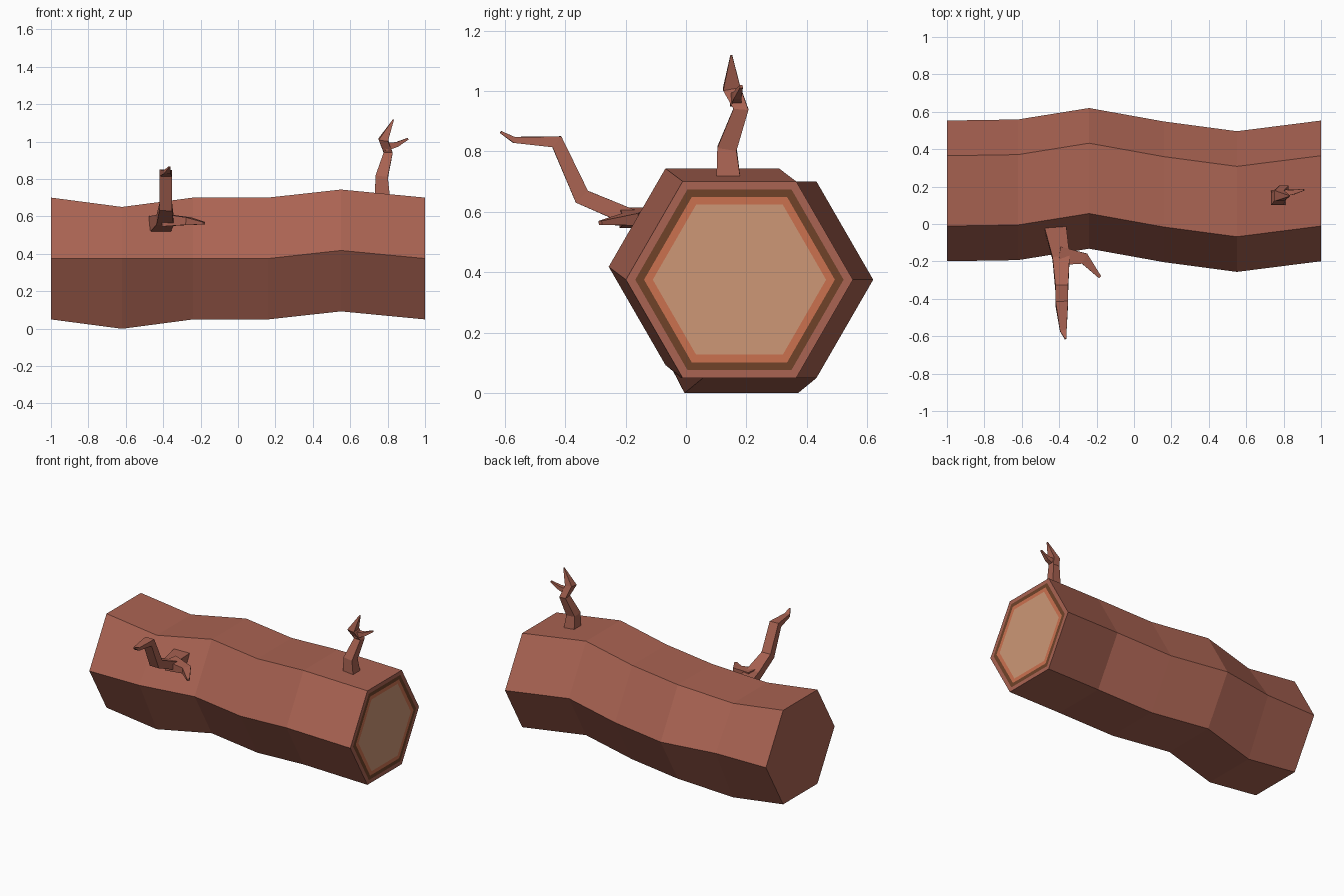
import bpy, bmesh, math
from mathutils import Vector

if "Cube" in bpy.data.objects:
    bpy.data.objects.remove(bpy.data.objects["Cube"])


def material(name, rgb):
    m = bpy.data.materials.new(name)
    m.diffuse_color = (*rgb, 1)
    m.use_nodes = True
    m.node_tree.nodes["Principled BSDF"].inputs["Base Color"].default_value = m.diffuse_color
    return m


BARK = material("bark", (0.40, 0.125, 0.085))
BROWN = material("inner_bark", (0.16, 0.055, 0.022))
ORANGE = material("sapwood", (0.60, 0.165, 0.078))
TAN = material("heartwood", (0.61, 0.31, 0.18))


def finish(bm, name, mats):
    bmesh.ops.recalc_face_normals(bm, faces=bm.faces)
    mesh = bpy.data.meshes.new(name)
    bm.to_mesh(mesh)
    bm.free()
    for m in mats:
        mesh.materials.append(m)
    obj = bpy.data.objects.new(name, mesh)
    bpy.context.collection.objects.link(obj)
    return obj


def bridge(bm, a, b, mat=0):
    n = len(a)
    for i in range(n):
        bm.faces.new((a[i], a[(i + 1) % n], b[(i + 1) % n], b[i])).material_index = mat


def hexagon(bm, x, cy, z_flat, z_side, r):
    # z_flat moves the top and bottom edges, z_side the two side corners
    ring = []
    for i in range(6):
        a = math.radians(60 * i)
        cz = z_side if i % 3 == 0 else z_flat
        ring.append(bm.verts.new((x, cy + r * math.cos(a), cz + r * math.sin(a))))
    return ring


# Wavy hexagonal trunk: x, centre y, flat centre z, side corner z
SECTIONS = [(-1, .177, .375, .375), (-.62, .183, .325, .375), (-.24, .244, .375, .375),
            (.16, .172, .375, .375), (.55, .12, .418, .418), (1, .177, .375, .375)]
bm = bmesh.new()
rings = [hexagon(bm, *s, .376) for s in SECTIONS]
bm.faces.new(rings[0])
for a, b in zip(rings, rings[1:]):
    bridge(bm, a, b)

# Growth rings on the sawn end
last = rings[-1]
for mat, r in enumerate((.345, .316, .287)):
    ring = hexagon(bm, *SECTIONS[-1], r)
    bridge(bm, last, ring, mat)
    last = ring
bm.faces.new(last).material_index = 3
finish(bm, "log", (BARK, BROWN, ORANGE, TAN))


def branch(name, path, ref):
    # Four-sided tapering tube; path holds x, y, z, half width, half depth
    bm = bmesh.new()
    pts = [Vector(p[:3]) for p in path]
    rings = []
    for i, p in enumerate(path):
        t = (pts[min(i + 1, len(pts) - 1)] - pts[max(i - 1, 0)]).normalized()
        u = Vector(ref)
        u = (u - t * u.dot(t)).normalized()
        v = t.cross(u)
        rings.append([bm.verts.new(pts[i] + u * (su * p[3]) + v * (sv * p[4]))
                      for su, sv in ((1, 1), (-1, 1), (-1, -1), (1, -1))])
    bm.faces.new(rings[0])
    for a, b in zip(rings, rings[1:]):
        bridge(bm, a, b)
    bm.faces.new(rings[-1])
    return finish(bm, name, (BARK,))


# Upright branch with a side twig
branch("top_branch", [(.773, .142, .68, .042, .042), (.768, .136, .81, .033, .032),
                      (.803, .182, .94, .024, .025), (.777, .151, 1.01, .025, .029),
                      (.831, .15, 1.118, .003, .003)], (1, 0, 0))
branch("top_twig", [(.785, .165, .97, .022, .02), (.85, .17, .985, .013, .013),
                    (.908, .183, 1.015, .005, .005)], (0, 0, 1))

# Crooked front branch with a side twig
branch("front_branch", [(-.42, -.02, .555, .058, .045), (-.39, -.18, .58, .046, .028),
                        (-.386, -.345, .65, .034, .028), (-.386, -.428, .832, .033, .023),
                        (-.378, -.57, .838, .018, .01), (-.366, -.614, .864, .004, .004)],
       (1, 0, 0))
branch("front_twig", [(-.40, -.17, .58, .034, .05), (-.265, -.185, .575, .02, .03),
                      (-.182, -.284, .563, .007, .008)], (0, 0, 1))
